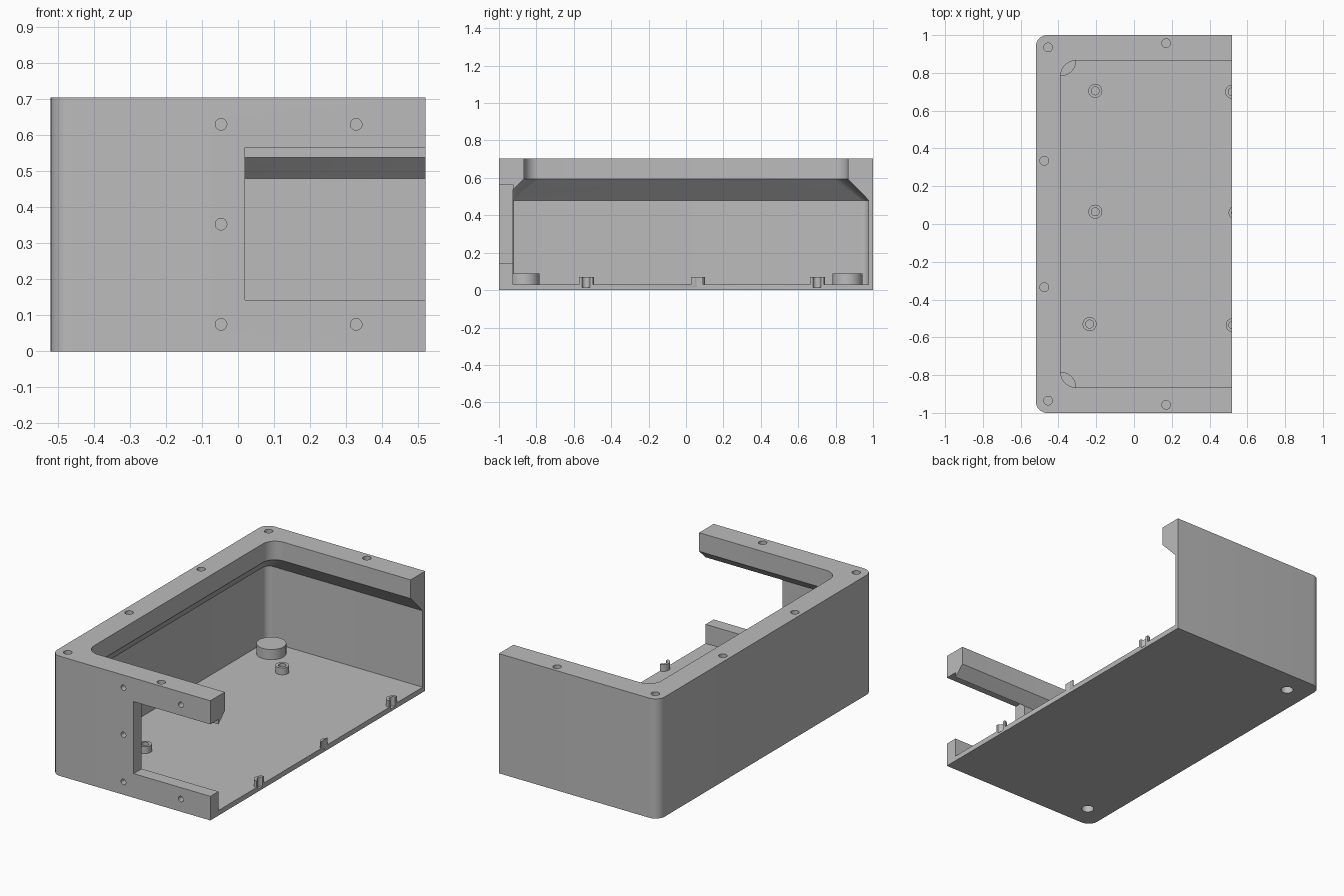
import bpy, bmesh, math
from mathutils import Matrix, Vector

if "Cube" in bpy.data.objects:
    bpy.data.objects.remove(bpy.data.objects["Cube"], do_unlink=True)

grey = bpy.data.materials.new("light grey")
grey.use_nodes = True
grey.diffuse_color = (0.5, 0.5, 0.5, 1)
grey.node_tree.nodes["Principled BSDF"].inputs["Base Color"].default_value = (0.5, 0.5, 0.5, 1)

END = 0.52      # open end of the case
FLOOR = 0.03


def finish(bm, name):
    bmesh.ops.recalc_face_normals(bm, faces=bm.faces)
    mesh = bpy.data.meshes.new(name)
    bm.to_mesh(mesh)
    bm.free()
    mesh.materials.append(grey)
    obj = bpy.data.objects.new(name, mesh)
    bpy.context.collection.objects.link(obj)
    return obj


def outline(left, front, back, r_front, r_back, right, steps=8):
    """Plan shape rounded on its two left corners, square on the right."""
    pts = [(right, front)]
    for cy, r, start in ((front + r_front, r_front, 270), (back - r_back, r_back, 180)):
        for i in range(steps + 1):
            a = math.radians(start - 90 * i / steps)
            pts.append((left + r + r * math.cos(a), cy + r * math.sin(a)))
    return pts + [(right, back)]


def loft(name, levels, right):
    """Skin a stack of (z, left, front, back, r_front, r_back) outlines."""
    bm = bmesh.new()
    rings = [[bm.verts.new((x, y, z)) for x, y in outline(*plan, right)]
             for z, *plan in levels]
    bm.faces.new(rings[0])
    bm.faces.new(rings[-1])
    for low, high in zip(rings, rings[1:]):
        for i in range(len(low)):
            j = (i + 1) % len(low)
            bm.faces.new((low[i], low[j], high[j], high[i]))
    return finish(bm, name)


def rods(name, specs):
    """Cylinders given as (start, end, radius)."""
    bm = bmesh.new()
    for a, b, r in specs:
        a, b = Vector(a), Vector(b)
        turn = (b - a).to_track_quat("Z", "Y").to_matrix().to_4x4()
        bmesh.ops.create_cone(bm, cap_ends=True, segments=32, radius1=r, radius2=r,
                              depth=(b - a).length,
                              matrix=Matrix.Translation((a + b) / 2) @ turn)
    return finish(bm, name)


def box(name, low, high):
    bm = bmesh.new()
    low, high = Vector(low), Vector(high)
    bmesh.ops.create_cube(bm, size=1, matrix=Matrix.Translation((low + high) / 2)
                          @ Matrix.Diagonal((*(high - low), 1)))
    return finish(bm, name)


def cut(obj, *cutters):
    bpy.context.view_layer.objects.active = obj
    for cutter in cutters:
        mod = obj.modifiers.new(cutter.name, "BOOLEAN")
        mod.operation = "DIFFERENCE"
        mod.solver = "EXACT"
        mod.object = cutter
        bpy.ops.object.modifier_apply(modifier=mod.name)


# Outer shell
case = loft("case_shell", [(z, -0.52, -1, 1, 0.06, 0.06) for z in (0, 0.705)], END)

# Cavity, narrowing through a sloped shoulder to the top opening
cavity = loft("cavity_cutter", [
    (FLOOR, -0.495, -0.925, 0.977, 0.004, 0.04),
    (0.48, -0.495, -0.925, 0.977, 0.004, 0.04),
    (0.537, -0.443, -0.925, 0.922, 0.06, 0.06),
    (0.595, -0.388, -0.865, 0.865, 0.08, 0.08),
    (0.8, -0.388, -0.865, 0.865, 0.08, 0.08)], 0.7)

# Front window
window = box("window_cutter", (0.02, -1.1, 0.142), (0.7, -0.9245, 0.566))

# Screw holes, rim and front, and sockets under the corner bosses
top_holes = [(-0.455, 0.935), (-0.455, -0.935), (-0.475, 0.335),
             (-0.475, -0.335), (0.17, 0.957), (0.17, -0.957)]
front_holes = [(-0.047, 0.63), (-0.047, 0.353), (-0.047, 0.075),
               (0.328, 0.63), (0.328, 0.075)]
bosses = [(-0.387, 0.863), (-0.387, -0.863)]
posts = [(-0.205, 0.705), (-0.205, 0.065), (-0.235, -0.53),
         (0.52, 0.70), (0.538, 0.06), (0.523, -0.535)]
drills = rods("drill_cutter",
              [((x, y, 0.6), (x, y, 0.8), 0.023) for x, y in top_holes]
              + [((x, -1.1, z), (x, -0.94, z), 0.016) for x, z in front_holes]
              + [((x, y, -0.1), (x, y, 0.06), 0.034) for x, y in bosses]
              + [((x, y, 0.015), (x, y, 0.2), 0.021) for x, y in posts])
open_end = box("end_cutter", (END, -2, -1), (1, 2, 2))

# Bosses and standoffs on the floor
corner_bosses = rods("corner_bosses", [((x, y, 0.02), (x, y, 0.09), 0.08) for x, y in bosses])
standoffs = rods("standoffs", [((x, y, 0.02), (x, y, 0.07), 0.037) for x, y in posts])

cut(case, cavity, window, drills)
cut(corner_bosses, drills)
cut(standoffs, drills, open_end)
for cutter in (cavity, window, drills, open_end):
    bpy.data.objects.remove(cutter, do_unlink=True)

# Smooth the curved walls, keep edges crisp
bpy.ops.object.select_all(action="DESELECT")
for part in (case, corner_bosses, standoffs):
    part.select_set(True)
bpy.context.view_layer.objects.active = case
bpy.ops.object.shade_smooth_by_angle(angle=math.radians(30))
